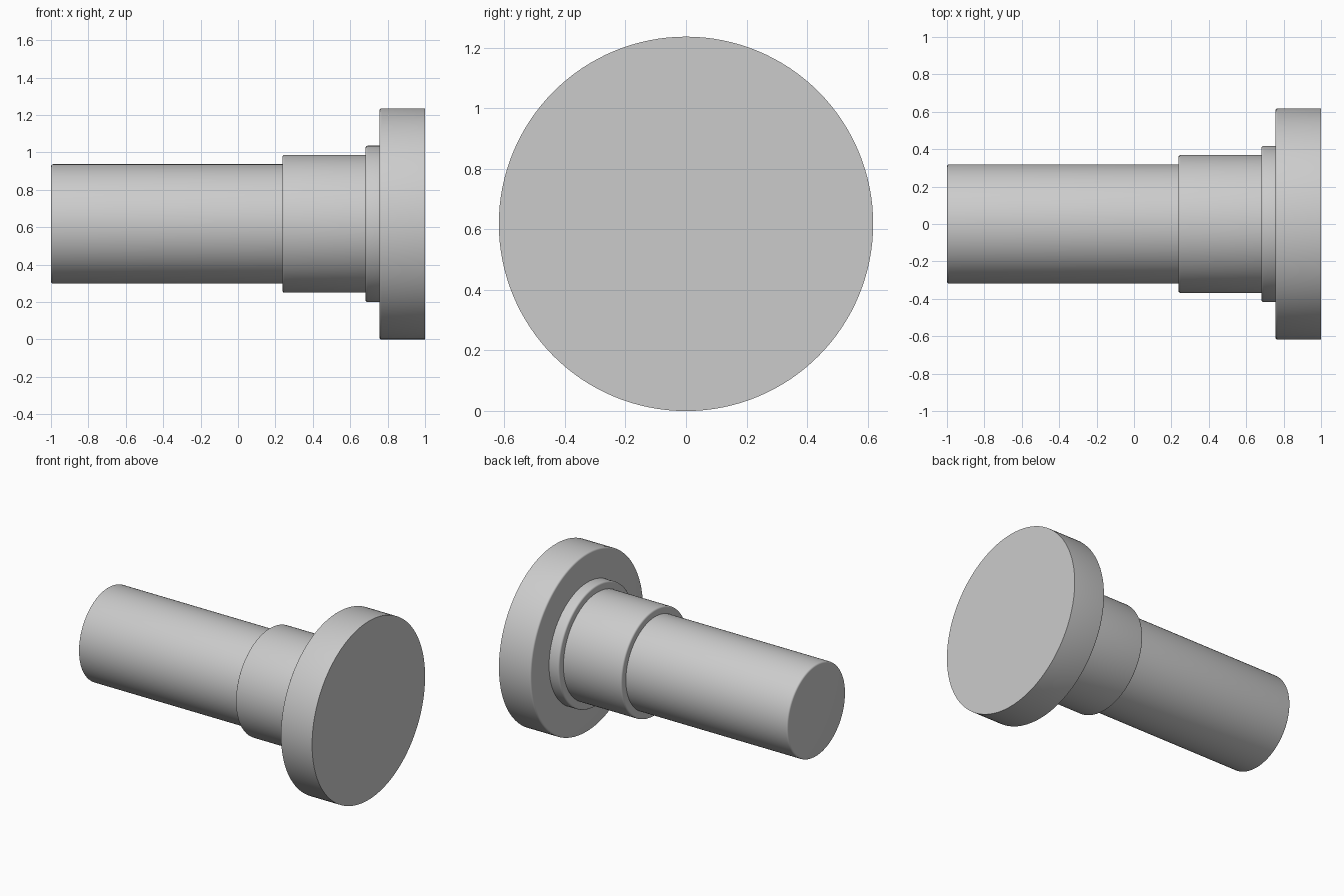
import bpy, bmesh
from math import cos, sin, pi, radians

if "Cube" in bpy.data.objects:
    bpy.data.objects.remove(bpy.data.objects["Cube"])

HEAD_R = 0.618
FILLET = 0.012
SIDES = 128
ARC = 4

# Steps of the pin, left to right: (start x, radius)
STEPS = [(-1.0, 0.319), (0.237, 0.368), (0.681, 0.418), (0.756, HEAD_R)]
END_X = 1.0

# Half profile (x, radius), with a rounded leading edge on every step
profile = [(-1.0, 0.0)]
for i, (x, r) in enumerate(STEPS):
    if i:
        profile.append((x, STEPS[i - 1][1]))
    for k in range(ARC + 1):
        a = pi / 2 * k / ARC
        profile.append((x + FILLET * (1 - cos(a)), r - FILLET * (1 - sin(a))))
profile += [(END_X, HEAD_R), (END_X, 0.0)]

# Revolve the profile around the x axis
bm = bmesh.new()
verts = [bm.verts.new((x, 0, r)) for x, r in profile]
edges = [bm.edges.new(pair) for pair in zip(verts, verts[1:])]
bmesh.ops.spin(bm, geom=verts + edges, cent=(0, 0, 0), axis=(1, 0, 0),
               angle=2 * pi, steps=SIDES, use_merge=True)
bmesh.ops.remove_doubles(bm, verts=bm.verts, dist=1e-5)
bmesh.ops.recalc_face_normals(bm, faces=bm.faces)
mesh = bpy.data.meshes.new("stepped_pin")
bm.to_mesh(mesh)
bm.free()

pin = bpy.data.objects.new("stepped_pin", mesh)
bpy.context.collection.objects.link(pin)
pin.location.z = HEAD_R

# Smooth round walls, crisp step edges
bpy.context.view_layer.objects.active = pin
pin.select_set(True)
bpy.ops.object.shade_smooth_by_angle(angle=radians(30))
